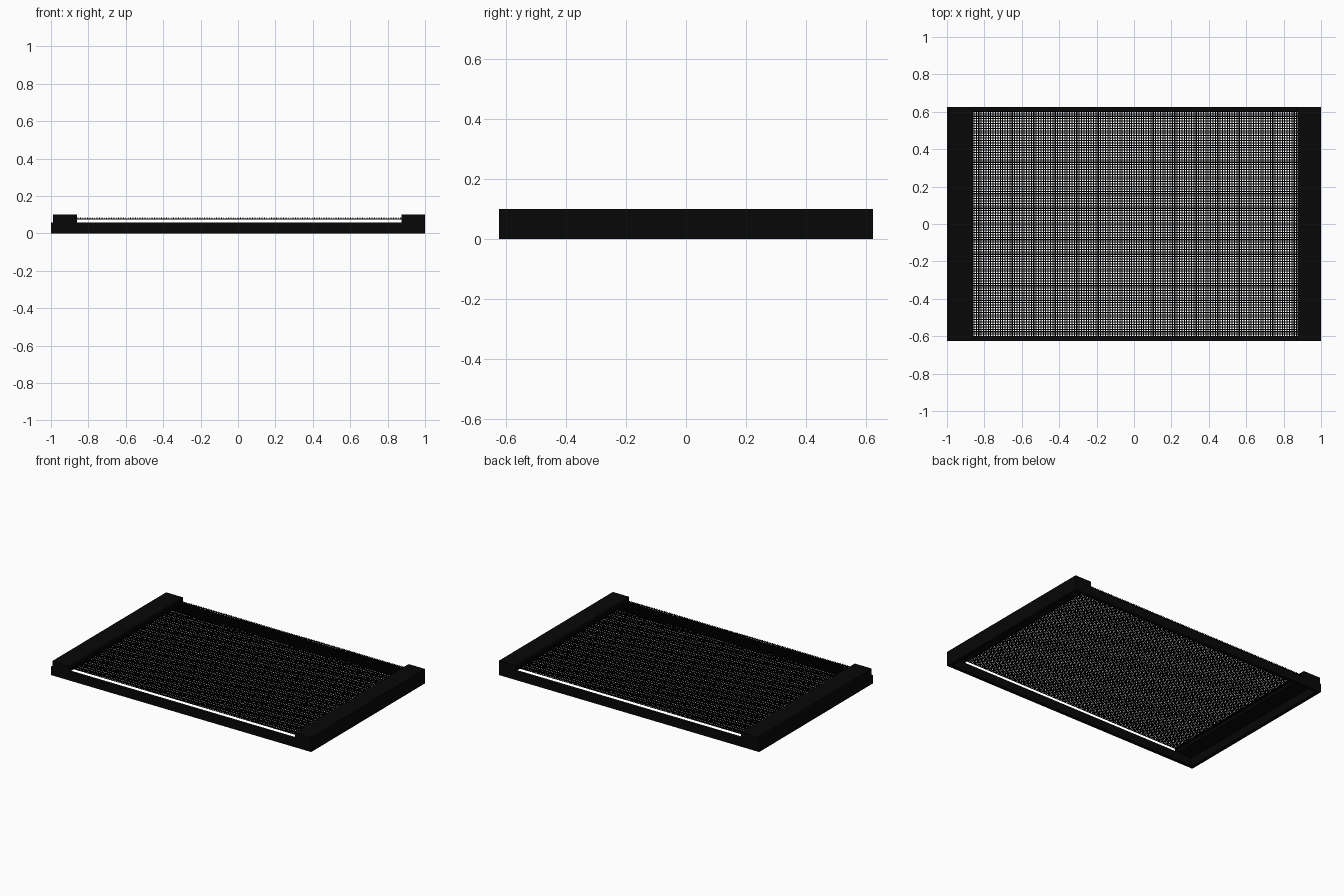
import bpy, bmesh, math
from mathutils import Matrix, Vector

if "Cube" in bpy.data.objects:
    bpy.data.objects.remove(bpy.data.objects["Cube"], do_unlink=True)


def make_material(name, value):
    mat = bpy.data.materials.new(name)
    mat.use_nodes = True
    colour = (value, value, value, 1)
    mat.diffuse_color = colour
    mat.node_tree.nodes["Principled BSDF"].inputs["Base Color"].default_value = colour
    return mat


FRAME = make_material("black frame", 0.002)
WIRE = make_material("black wire", 0.001)


def finish(name, bm, mat):
    mesh = bpy.data.meshes.new(name)
    bm.to_mesh(mesh)
    bm.free()
    mesh.materials.append(mat)
    obj = bpy.data.objects.new(name, mesh)
    bpy.context.collection.objects.link(obj)
    return obj


def box(name, low, high, mat):
    low, high = Vector(low), Vector(high)
    bm = bmesh.new()
    place = Matrix.Translation((low + high) / 2) @ Matrix.Diagonal((*(high - low), 1))
    bmesh.ops.create_cube(bm, size=1, matrix=place)
    return finish(name, bm, mat)


def wires(name, count, span, length, z, along_x):
    # Parallel round wires, evenly spread across the span
    bm = bmesh.new()
    turn = Matrix.Rotation(math.pi / 2, 4, "Y" if along_x else "X")
    for i in range(count):
        offset = -span / 2 + span * i / (count - 1)
        spot = (MIDDLE, offset, z) if along_x else (offset + MIDDLE, 0, z)
        bmesh.ops.create_cone(bm, cap_ends=True, segments=8, radius1=RADIUS,
                              radius2=RADIUS, depth=length,
                              matrix=Matrix.Translation(spot) @ turn)
    obj = finish(name, bm, WIRE)
    for poly in obj.data.polygons:
        poly.use_smooth = len(poly.vertices) == 4
    return obj


HALF_Y, RIM_TOP, WALL = 0.625, 0.058, 0.024
RADIUS, MIDDLE = 0.0028, 0.007

# Thin-walled lower rim
inner_y = HALF_Y - WALL
box("front_rim", (-1, -HALF_Y, 0), (1, -inner_y, RIM_TOP), FRAME)
box("back_rim", (-1, inner_y, 0), (1, HALF_Y, RIM_TOP), FRAME)
box("right_rim", (-1, -inner_y, 0), (-1 + WALL, inner_y, RIM_TOP), FRAME)
box("left_rim", (1 - WALL, -inner_y, 0), (1, inner_y, RIM_TOP), FRAME)

# Raised clamping bars at both ends
box("right_bar", (-0.99, -HALF_Y, RIM_TOP), (-0.86, HALF_Y, 0.1), FRAME)
box("left_bar", (0.874, -HALF_Y, RIM_TOP), (1, HALF_Y, 0.1), FRAME)

# Wire screen stretched between the bars
wires("long_wires", 94, 1.204, 1.75, 0.077, True)
wires("cross_wires", 136, 1.725, 1.21, 0.082, False)
